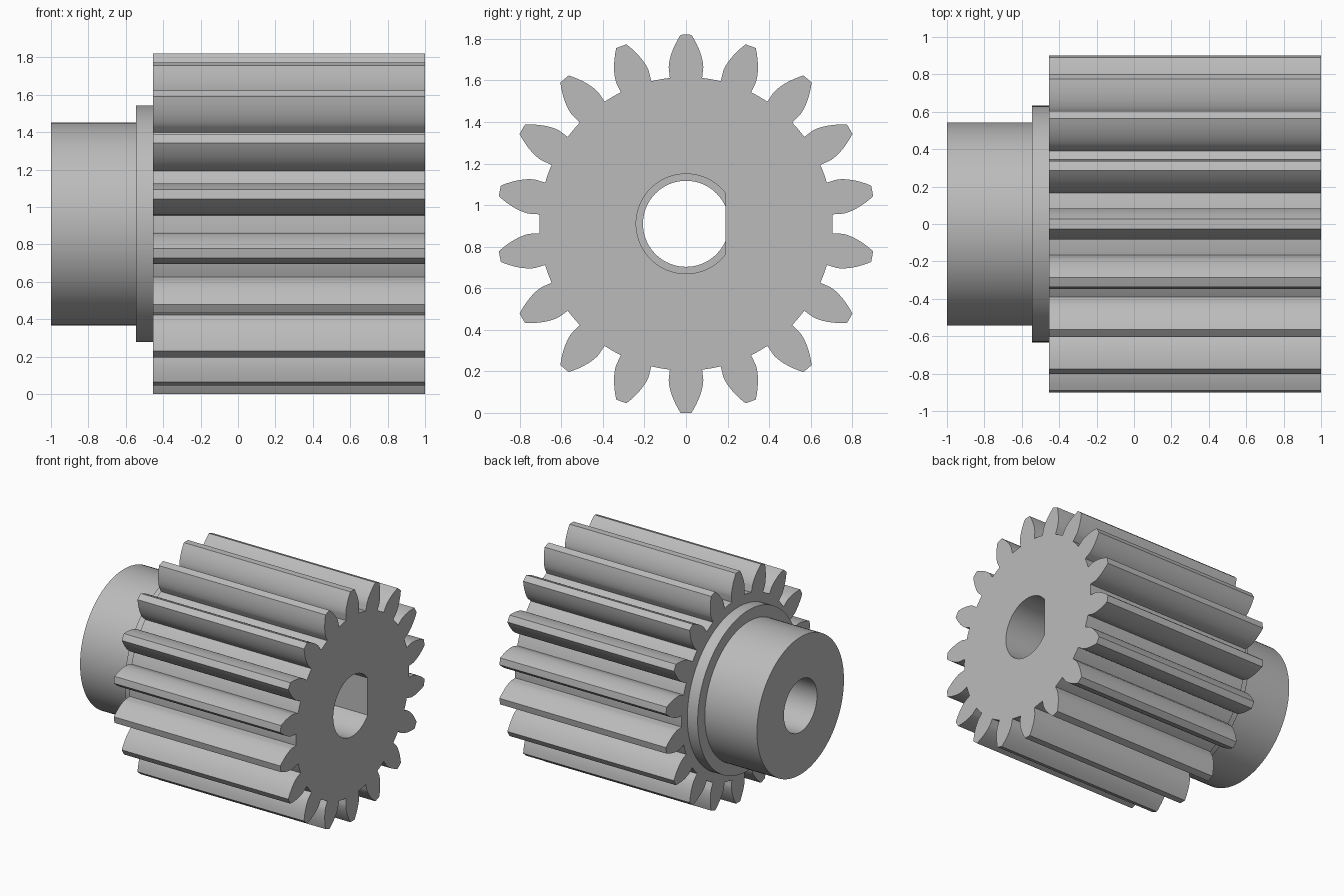
import bpy, bmesh
from math import cos, sin, acos, tan, pi, radians, sqrt

cube = bpy.data.objects.get("Cube")
if cube:
    bpy.data.objects.remove(cube, do_unlink=True)

AXIS_Z = 0.91
TEETH = 18
TIP_R, ROOT_R, PITCH_R = 0.91, 0.706, 0.819
PRESSURE = radians(23)
BASE_R = PITCH_R * cos(PRESSURE)

# One plain grey for the whole part
grey = bpy.data.materials.new("plain_grey")
grey.use_nodes = True
colour = (0.5, 0.5, 0.5, 1)
grey.diffuse_color = colour
grey.node_tree.nodes["Principled BSDF"].inputs["Base Color"].default_value = colour


def polar(r, a):
    return (r * cos(a), r * sin(a))


def arc(r, start, end, n):
    return [polar(r, start + (end - start) * i / n) for i in range(n + 1)]


def circle(r, n=96):
    return arc(r, 0, 2 * pi, n)[:-1]


def d_shape(r, flat):
    half = acos(flat / r)
    return arc(r, half, 2 * pi - half, 80)


def half_angle(r):
    """Half the angular thickness of an involute tooth at radius r."""
    def inv(a):
        return tan(a) - a
    return pi / (2 * TEETH) + inv(PRESSURE) - inv(acos(min(1, BASE_R / r)))


def gear_outline():
    steps = 10
    radii = [ROOT_R] + [BASE_R + (TIP_R - BASE_R) * (i / steps) ** 1.5
                        for i in range(steps + 1)]
    pitch = 2 * pi / TEETH
    points = []
    for t in range(TEETH):
        mid = pi / 2 + t * pitch
        points += [polar(r, mid - half_angle(r)) for r in radii]
        points.append(polar(TIP_R, mid))
        points += [polar(r, mid + half_angle(r)) for r in reversed(radii)]
        # Root land up to the next tooth
        land = half_angle(ROOT_R)
        points += arc(ROOT_R, mid + land, mid + pitch - land, 4)[1:-1]
    return points


def extruded(name, outline, hole, x0, x1):
    """Fill an outline with a hole and extrude it along x."""
    curve = bpy.data.curves.new(name, "CURVE")
    curve.dimensions = "2D"
    curve.fill_mode = "BOTH"
    curve.extrude = (x1 - x0) / 2
    for pts in (outline, hole):
        spline = curve.splines.new("POLY")
        spline.points.add(len(pts) - 1)
        for p, (u, v) in zip(spline.points, pts):
            p.co = (u, v, 0, 1)
        spline.use_cyclic_u = True
    obj = bpy.data.objects.new(name, curve)
    bpy.context.collection.objects.link(obj)
    obj.location = ((x0 + x1) / 2, 0, AXIS_Z)
    obj.rotation_euler = (pi / 2, 0, pi / 2)
    bpy.ops.object.select_all(action="DESELECT")
    obj.select_set(True)
    bpy.context.view_layer.objects.active = obj
    bpy.ops.object.convert(target="MESH")
    obj = bpy.context.object

    # Weld caps to walls and face everything outward
    bm = bmesh.new()
    bm.from_mesh(obj.data)
    bmesh.ops.remove_doubles(bm, verts=bm.verts, dist=0.0001)
    bmesh.ops.recalc_face_normals(bm, faces=bm.faces)
    bm.to_mesh(obj.data)
    bm.free()
    obj.data.materials.clear()
    obj.data.materials.append(grey)
    bpy.ops.object.shade_smooth_by_angle(angle=radians(30))
    return obj


# Toothed body with a D-shaped bore, then the collar and hub with a round bore
extruded("toothed_body", gear_outline(), d_shape(0.24, 0.19), -0.455, 1)
extruded("collar", circle(0.633), circle(0.207), -0.545, -0.455)
extruded("hub", circle(0.543), circle(0.207), -1, -0.545)
